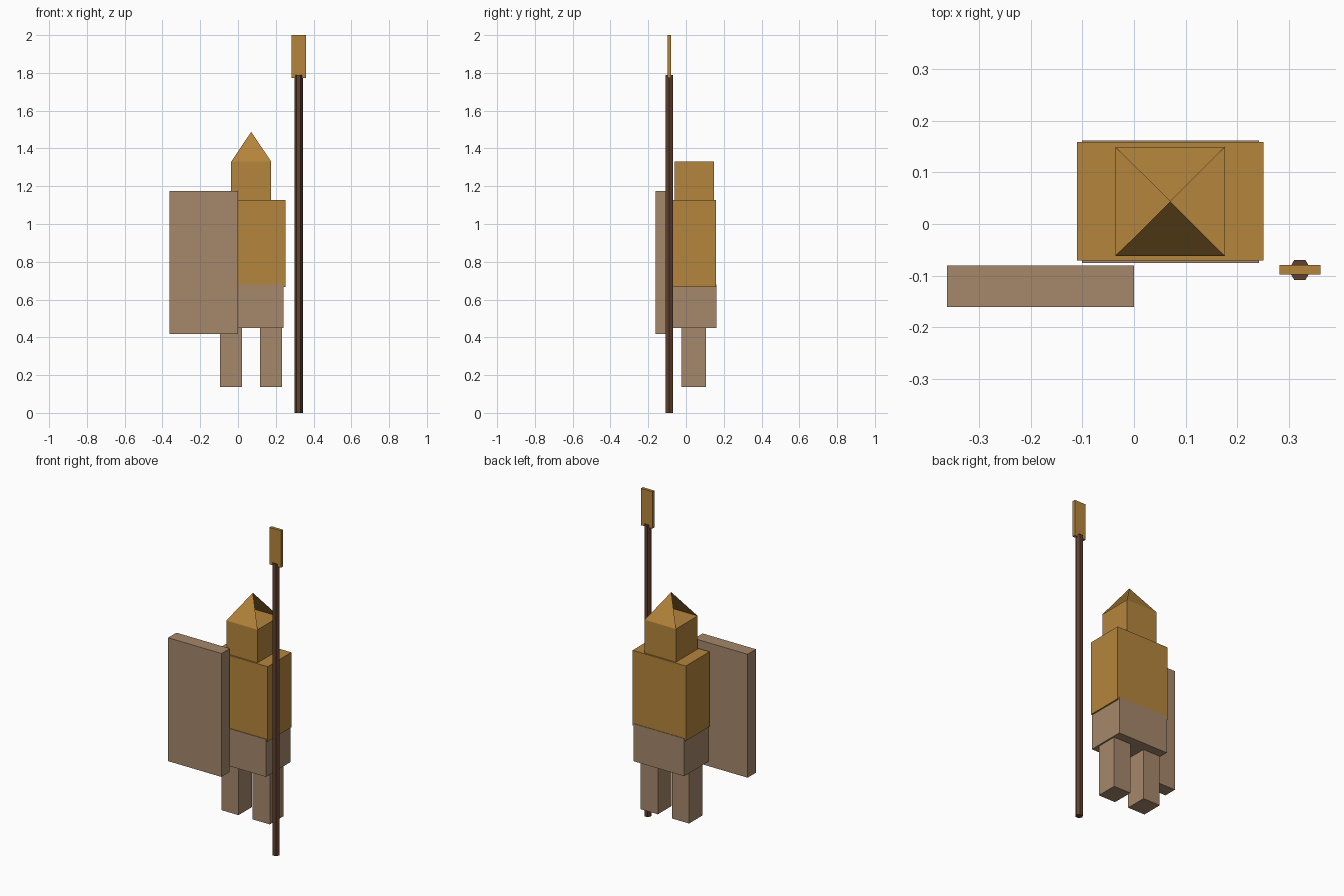
import bpy, bmesh, math

if "Cube" in bpy.data.objects:
    bpy.data.objects.remove(bpy.data.objects["Cube"])


def material(name, rgb):
    m = bpy.data.materials.new(name)
    m.diffuse_color = (*rgb, 1)
    m.use_nodes = True
    m.node_tree.nodes["Principled BSDF"].inputs["Base Color"].default_value = m.diffuse_color
    return m


gold = material("gold", (0.46, 0.235, 0.045))
tan = material("tan", (0.375, 0.245, 0.145))
brown = material("dark brown", (0.115, 0.052, 0.027))


def finish(name, bm, mat):
    me = bpy.data.meshes.new(name)
    bm.to_mesh(me)
    bm.free()
    me.materials.append(mat)
    ob = bpy.data.objects.new(name, me)
    bpy.context.collection.objects.link(ob)
    return ob


def box(name, x, y, z, mat):
    """Box from (min, max) ranges on each axis."""
    bm = bmesh.new()
    bmesh.ops.create_cube(bm, size=1)
    for v in bm.verts:
        v.co = [r[0] + (c + 0.5) * (r[1] - r[0]) for r, c in zip((x, y, z), v.co)]
    return finish(name, bm, mat)


# Body
box("torso", (-0.11, 0.251), (-0.071, 0.159), (0.667, 1.127), gold)
box("hips", (-0.101, 0.242), (-0.075, 0.162), (0.45, 0.68), tan)
for side, x in (("left", -0.096), ("right", 0.116)):
    box(side + "_leg", (x, x + 0.117), (-0.025, 0.107), (0.137, 0.45), tan)

# Head with open-sided peak: only the front and back slopes exist
HX, HY, HZ = (-0.036, 0.176), (-0.062, 0.149), 1.33
box("head", HX, HY, (1.127, HZ), gold)
bm = bmesh.new()
apex = bm.verts.new((sum(HX) / 2, sum(HY) / 2, 1.488))
for y, xs in ((HY[0], HX), (HY[1], HX[::-1])):
    bm.faces.new([bm.verts.new((x, y, HZ)) for x in xs] + [apex])
finish("helmet_peak", bm, gold)

# Shield
box("shield", (-0.362, 0.0), (-0.161, -0.08), (0.418, 1.175), tan)

# Spear: six-sided shaft and flat blade
bm = bmesh.new()
bmesh.ops.create_cone(bm, cap_ends=True, segments=6, radius1=0.022,
                      radius2=0.022, depth=1.79)
# put two corners on the x axis
if max(v.co.x for v in bm.verts) < 0.0215:
    for v in bm.verts:
        v.co.x, v.co.y = v.co.y, -v.co.x
bmesh.ops.translate(bm, verts=bm.verts, vec=(0.321, -0.089, 0.895))
finish("spear_shaft", bm, brown)
box("spear_blade", (0.282, 0.361), (-0.098, -0.079), (1.774, 2.0), gold)
